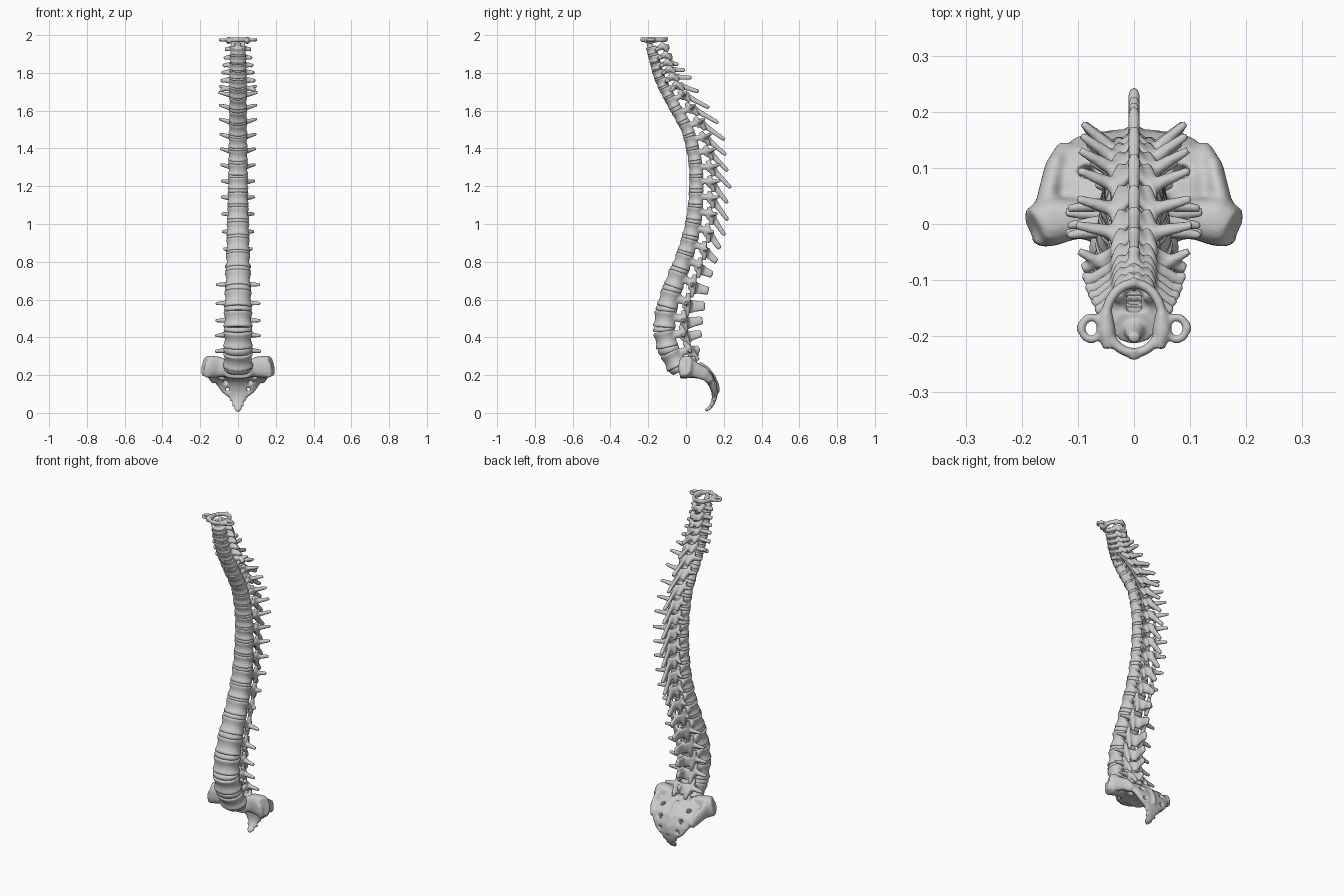
import bpy, bmesh, math
from mathutils import Vector as V

if "Cube" in bpy.data.objects:
    bpy.data.objects.remove(bpy.data.objects["Cube"])

# ---------- helpers ----------
def loft(bm, rings, closed=False):
    vs = [[bm.verts.new(p) for p in r] for r in rings]
    n = len(vs[0])
    pairs = list(zip(vs, vs[1:])) + ([(vs[-1], vs[0])] if closed else [])
    for r, q in pairs:
        for i in range(n):
            bm.faces.new((r[i], r[(i + 1) % n], q[(i + 1) % n], q[i]))
    if not closed:
        bm.faces.new(vs[0][::-1])
        bm.faces.new(vs[-1])

def sweep(bm, pts, up, n=12, power=1.0, closed=False):
    """Tube through (centre, half_width, half_height) points."""
    rings, m = [], len(pts)
    f = lambda c: math.copysign(abs(c) ** power, c)
    for i, (c, rw, rh) in enumerate(pts):
        a = pts[(i - 1) % m][0] if closed else pts[max(i - 1, 0)][0]
        b = pts[(i + 1) % m][0] if closed else pts[min(i + 1, m - 1)][0]
        t = (b - a).normalized()
        side = t.cross(up).normalized()
        u = side.cross(t)
        ang = [2 * math.pi * k / n for k in range(n)]
        rings.append([c + side * rw * f(math.cos(x)) + u * rh * f(math.sin(x)) for x in ang])
    loft(bm, rings, closed)

def ring_tube(bm, c, rx, ry, w, h):
    sweep(bm, [(c + V((rx * math.cos(k * math.pi / 12), ry * math.sin(k * math.pi / 12), 0)), w, h)
               for k in range(24)], V((0, 0, 1)), closed=True)

def finish(bm, name, voxel=0, smooth=3, cutter=None):
    bmesh.ops.recalc_face_normals(bm, faces=bm.faces)
    me = bpy.data.meshes.new(name)
    bm.to_mesh(me)
    bm.free()
    ob = bpy.data.objects.new(name, me)
    bpy.context.collection.objects.link(ob)
    if voxel:
        r = ob.modifiers.new("fuse", 'REMESH')
        r.mode, r.voxel_size = 'VOXEL', voxel
        if cutter:
            c = ob.modifiers.new("holes", 'BOOLEAN')
            c.operation, c.object = 'DIFFERENCE', cutter
            r2 = ob.modifiers.new("refuse", 'REMESH')
            r2.mode, r2.voxel_size = 'VOXEL', voxel
        s = ob.modifiers.new("soften", 'SMOOTH')
        s.factor, s.iterations = 0.5, smooth
        dg = bpy.context.evaluated_depsgraph_get()
        new = bpy.data.meshes.new_from_object(ob.evaluated_get(dg))
        ob.modifiers.clear()
        ob.data = new
    ob.data.polygons.foreach_set("use_smooth", [True] * len(ob.data.polygons))
    return ob

def keyed(keys, i):
    for k, q in zip(keys, keys[1:]):
        if i <= q[0]:
            t = (i - k[0]) / (q[0] - k[0])
            return [x + (y - x) * t for x, y in zip(k[1:], q[1:])]
    return keys[-1][1:]

# ---------- layout: body centre (y, z), spinous tip (y, z), neck to low back ----------
LAYOUT = [
    (-.178, 1.92, -.11, 1.90), (-.165, 1.875, -.075, 1.87), (-.155, 1.835, -.04, 1.845),
    (-.143, 1.795, -.005, 1.815), (-.125, 1.75, .03, 1.775), (-.10, 1.70, .068, 1.70),
    (-.07, 1.645, .122, 1.615), (-.03, 1.575, .172, 1.535), (.008, 1.505, .205, 1.445),
    (.03, 1.435, .212, 1.365), (.046, 1.365, .222, 1.28), (.056, 1.29, .238, 1.19),
    (.058, 1.215, .22, 1.11), (.056, 1.135, .222, 1.02), (.05, 1.055, .205, .94),
    (.036, .97, .18, .87), (.015, .885, .163, .80), (-.012, .80, .14, .73),
    (-.048, .705, .12, .645), (-.083, .60, .10, .565), (-.105, .495, .088, .49),
    (-.102, .39, .083, .42), (-.06, .285, .07, .345)]
# index, body half width, half depth
SIZE = [(0, .042, .032), (5, .048, .035), (8, .05, .038), (13, .056, .045),
        (17, .066, .055), (20, .077, .066), (22, .079, .064)]
# index, transverse tip: sideways, back, up, thickness
TRANS = [(0, .07, .03, 0, .011), (4, .092, .035, -.005, .012), (6, .104, .085, .012, .012),
         (11, .092, .125, .015, .012), (15, .085, .11, .012, .012), (17, .07, .085, .005, .012),
         (18, .118, .08, .0, .012), (22, .122, .09, .0, .013)]
# index, spinous half height at root, at tip
SPINE = [(0, .014, .011), (6, .017, .011), (14, .02, .012), (17, .03, .02), (19, .038, .026), (22, .03, .018)]
NAMES = [f"neck_vertebra_{i}" for i in range(2, 8)] + [f"chest_vertebra_{i}" for i in range(1, 13)] \
    + [f"lower_back_vertebra_{i}" for i in range(1, 6)]
C = [V((0, y, z)) for y, z, _, _ in LAYOUT]
ext = [V((0, -.19, 1.965))] + C + [V((0, -.005, .20))]
X = V((1, 0, 0))

def ellipse(c, back, a, b, n=32):
    out = []
    for k in range(n):
        t = 2 * math.pi * k / n
        out.append(c + X * a * math.cos(t) + back * b * min(math.sin(t), .8))
    return out

# ---------- vertebrae ----------
ends = []
for i, (name, c) in enumerate(zip(NAMES, C)):
    up = (ext[i] - ext[i + 2]).normalized()
    back = up.cross(X)
    back = back if back.y > 0 else -back
    H = (ext[i] - ext[i + 2]).length / 2
    h = H * .82
    a, b = keyed(SIZE, i)
    P = lambda x, y, z: c + X * x + back * y + up * z
    bm = bmesh.new()
    # body with waist and rims
    prof = [(-.5, .96), (-.46, 1.02), (-.36, 1.01), (-.18, .92), (0, .89), (.18, .92), (.36, .99), (.46, 1), (.5, .94)]
    loft(bm, [ellipse(P(0, 0, h * t), back, a * r, b * r) for t, r in prof])
    ends.append((P(0, 0, h * .5), P(0, 0, -h * .5), back, a, b))
    # arch, facets and transverse processes on both sides
    px, d = a * .58, .05
    tx, tb, tu, tr = keyed(TRANS, i)
    sr, st = keyed(SPINE, i)
    for s in (-1, 1):
        sweep(bm, [(P(s * px, b * .5, h * .18), .012, h * .24), (P(s * px * 1.05, b + .03, h * .12), .013, h * .24)], up)
        sweep(bm, [(P(s * px * 1.05, b + .018, h * .05), .011, h * .34),
                   (P(s * px * .75, b + d * .75, -h * .08), .01, h * .4),
                   (P(0, b + d + .006, -h * .15), .011, h * .38)], up)
        sweep(bm, [(P(s * px * 1.1, b + .02, h * .66), .009, .012),
                   (P(s * px * 1.1, b + .03, h * .2), .013, .015),
                   (P(s * px * .9, b + .04, -h * .3), .013, .014),
                   (P(s * px * .8, b + .045, -h * .72), .008, .011)], back)
        root = P(s * px, b + .028, h * .08) if i > 5 else P(s * px * .8, b * .4, 0)
        tip = P(s * tx, tb, tu)
        sweep(bm, [(root, tr * 1.15, tr * 1.3), (root.lerp(tip, .55), tr * .85, tr), (tip, tr * .6, tr * .7)], up)
        if i <= 5:
            sweep(bm, [(P(s * px, b + .025, 0), .012, .012), (P(s * tx * .93, b * .6, -.002), .011, .011)], up)
    # spinous process
    r0 = P(0, b + d - .008, -h * .1)
    tip = V((0, LAYOUT[i][2], LAYOUT[i][3]))
    w = .011 if i < 17 else .012
    sweep(bm, [(r0, w, sr), (r0.lerp(tip, .5), w * .85, (sr + st) * .45), (r0.lerp(tip, .88), w, st), (tip, w * .8, st * .8)],
          V((0, 0, 1)), power=.8)
    # peg of the second neck bone
    if i == 0:
        sweep(bm, [(c, .022, .02), (V((0, -.196, 1.955)), .016, .014), (V((0, -.203, 1.985)), .01, .009)], V((0, 1, 0)))
    finish(bm, name, .0048 if i < 7 else .0055, 2)

# ---------- discs ----------
ends.append((V((0, -.02, .228)), None, ends[-1][2], .072, .058))
for i, (hi, lo) in enumerate(zip(ends, ends[1:])):
    bm = bmesh.new()
    a, b = (hi[3] + lo[3]) / 2, (hi[4] + lo[4]) / 2
    back = (hi[2] + lo[2]).normalized()
    loft(bm, [ellipse(hi[1].lerp(lo[0], t), back, a * r, b * r) for t, r in
              [(-.15, .9), (.1, .95), (.5, .98), (.9, .95), (1.15, .9)]])
    finish(bm, f"disc_{i + 1}")

# ---------- top ring vertebra ----------
bm = bmesh.new()
Z = V((0, 0, 1))
ring_tube(bm, V((0, -.168, 1.975)), .05, .062, .009, .013)
for s in (-1, 1):
    sweep(bm, [(V((s * .046, -.222, 1.975)), .009, .013), (V((s * .05, -.19, 1.972)), .018, .02),
               (V((s * .05, -.155, 1.975)), .011, .014)], Z)
    ring_tube(bm, V((s * .076, -.186, 1.975)), .017, .02, .007, .009)
    sweep(bm, [(V((s * .088, -.186, 1.975)), .014, .01), (V((s * .102, -.184, 1.976)), .008, .007)], Z)
sweep(bm, [(V((0, -.225, 1.977)), .016, .014), (V((0, -.242, 1.977)), .007, .009)], Z)
sweep(bm, [(V((0, -.11, 1.98)), .012, .011), (V((0, -.096, 1.985)), .006, .007)], Z)
finish(bm, "top_ring_vertebra", .0045, 2)

# ---------- sacrum and tailbone ----------
cut = bmesh.new()
for s in (-1, 1):
    for p, d, r in [((.085, .085, .215), (0, .45, 1), .015), ((.066, .132, .175), (0, 1, .8), .013),
                    ((.056, .15, .125), (0, 1, .15), .011)]:
        p, d = V((s * p[0], p[1], p[2])), V(d).normalized()
        sweep(cut, [(p - d * .09, r, r), (p + d * .09, r, r)], X)
cutter = finish(cut, "foramen_cutter")
cutter.hide_render = True

bm = bmesh.new()
rows = [(-.035, .222, .075, .042), (.03, .23, .12, .045), (.08, .215, .148, .036), (.12, .19, .142, .028),
        (.143, .15, .115, .022), (.152, .11, .088, .017), (.15, .078, .045, .013), (.143, .055, .028, .011),
        (.13, .032, .02, .010), (.102, .010, .010, .008)]
sweep(bm, [(V((0, y, z)), w, t) for y, z, w, t in rows], V((0, 1, .3)), n=24, power=.75)
# tailbone knobs
for y, z, w in [(.149, .068, .042), (.138, .044, .032), (.118, .02, .022)]:
    sweep(bm, [(V((-w, y, z)), .009, .008), (V((w, y, z)), .009, .008)], Z)
# crest along the back
sweep(bm, [(V((0, y, z)), .011, .014) for y, z in [(.07, .262), (.11, .235), (.145, .19), (.166, .14), (.166, .105)]], V((0, 1, .3)))
for s in (-1, 1):
    # wing and side joint surface
    sweep(bm, [(V((s * .04, .0, .23)), .035, .035), (V((s * .10, .01, .243)), .036, .055),
               (V((s * .15, .005, .243)), .045, .06), (V((s * .178, -.008, .25)), .036, .052)], Z, n=20, power=.75)
    sweep(bm, [(V((s * .165, -.035, .225)), .018, .04), (V((s * .155, .04, .232)), .02, .045),
               (V((s * .142, .10, .205)), .018, .035), (V((s * .125, .135, .17)), .014, .022)], Z)
    # upper facets
    sweep(bm, [(V((s * .05, .05, .24)), .018, .016), (V((s * .048, .038, .30)), .012, .011)], V((0, 1, 0)))
finish(bm, "sacrum_and_tailbone", .006, 5, cutter)
bpy.data.objects.remove(cutter)
